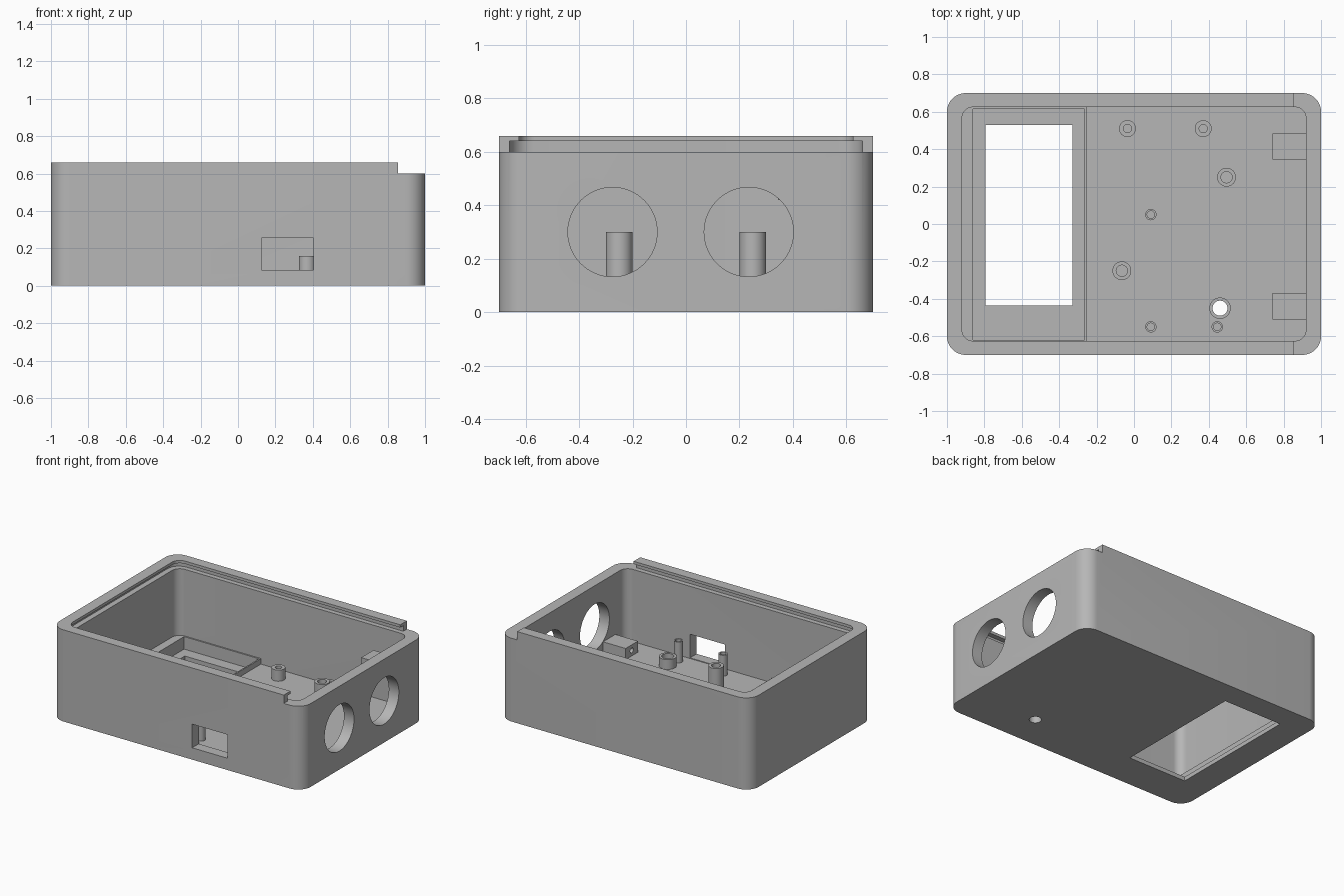
import bpy, bmesh, math

cube = bpy.data.objects.get("Cube")
if cube:
    bpy.data.objects.remove(cube, do_unlink=True)

grey = bpy.data.materials.new("plain grey")
grey.use_nodes = True
GREY = (0.47, 0.47, 0.47, 1)
grey.diffuse_color = GREY
grey.node_tree.nodes["Principled BSDF"].inputs["Base Color"].default_value = GREY


def prism(name, outline, z0, z1):
    """Extrude a closed outline from z0 to z1."""
    bm = bmesh.new()
    base = bm.faces.new([bm.verts.new((x, y, z0)) for x, y in outline])
    top = bmesh.ops.extrude_face_region(bm, geom=[base])["geom"]
    bmesh.ops.translate(bm, vec=(0, 0, z1 - z0),
                        verts=[v for v in top if isinstance(v, bmesh.types.BMVert)])
    bmesh.ops.recalc_face_normals(bm, faces=bm.faces)
    mesh = bpy.data.meshes.new(name)
    bm.to_mesh(mesh)
    bm.free()
    mesh.materials.append(grey)
    obj = bpy.data.objects.new(name, mesh)
    bpy.context.scene.collection.objects.link(obj)
    return obj


def rounded(name, x0, x1, y0, y1, z0, z1, r, steps=10):
    """Box with rounded vertical corners."""
    centres = [(x1 - r, y1 - r), (x0 + r, y1 - r), (x0 + r, y0 + r), (x1 - r, y0 + r)]
    pts = []
    for k, (cx, cy) in enumerate(centres):
        for i in range(steps + 1):
            a = (k + i / steps) * math.pi / 2
            pts.append((cx + r * math.cos(a), cy + r * math.sin(a)))
    return prism(name, pts, z0, z1)


def box(name, x0, x1, y0, y1, z0, z1):
    return prism(name, [(x0, y0), (x1, y0), (x1, y1), (x0, y1)], z0, z1)


def cylinder(name, x, y, r, z0, z1, sides=40):
    turn = 2 * math.pi / sides
    return prism(name, [(x + r * math.cos(i * turn), y + r * math.sin(i * turn))
                        for i in range(sides)], z0, z1)


def side_cylinder(name, x0, x1, y, z, r):
    """Cylinder lying along x."""
    obj = cylinder(name, 0, 0, r, 0, x1 - x0, 64)
    obj.rotation_euler.y = math.pi / 2
    obj.location = (x0, y, z)
    return obj


def combine(obj, tools, operation="DIFFERENCE"):
    """Apply boolean tools to a part and remove the tools."""
    for tool in tools:
        mod = obj.modifiers.new("bool", "BOOLEAN")
        mod.operation, mod.solver, mod.object = operation, "EXACT", tool
    bpy.context.view_layer.update()
    graph = bpy.context.evaluated_depsgraph_get()
    mesh = bpy.data.meshes.new_from_object(obj.evaluated_get(graph))
    obj.modifiers.clear()
    obj.data = mesh
    for tool in tools:
        bpy.data.objects.remove(tool, do_unlink=True)


FLOOR = 0.08
WALL_TOP = 0.60

# Case shell with cavity, lid groove and open right end
case = rounded("case", -1, 1, -0.7, 0.7, 0, 0.66, 0.1)
combine(case, [
    rounded("cavity", -0.92, 0.92, -0.625, 0.625, FLOOR, 1, 0.06),
    rounded("lid_groove", -0.96, 1.3, -0.66, 0.66, WALL_TOP, 0.64, 0.09),
    box("lid_entry", 0.855, 1.2, -0.8, 0.8, WALL_TOP, 1),
])

# Raised screen surround on the floor, then its pocket and window
combine(case, [rounded("screen_surround", -0.95, -0.255, -0.65, 0.65, 0.04, 0.12, 0.02)], "UNION")
combine(case, [
    box("screen_pocket", -0.86, -0.265, -0.62, 0.615, 0.03, 0.3),
    box("screen_window", -0.795, -0.33, -0.435, 0.53, -0.1, 0.3),
    box("front_port", 0.125, 0.405, -0.8, -0.6, 0.085, 0.255),
    side_cylinder("right_hole_front", 0.85, 1.1, -0.275, 0.3, 0.167),
    side_cylinder("right_hole_back", 0.85, 1.1, 0.235, 0.3, 0.167),
    cylinder("floor_hole", 0.46, -0.45, 0.04, -0.1, 0.3),
])

parts = [case]

# Hollow posts: x, y, outer radius, bore radius, top height
posts = {
    "back_post_left": (0.37, 0.51, 0.045, 0.022, 0.16),
    "back_post_right": (-0.035, 0.51, 0.045, 0.022, 0.16),
    "tall_post_back": (0.495, 0.25, 0.05, 0.03, 0.30),
    "tall_post_front": (-0.065, -0.25, 0.05, 0.03, 0.30),
    "thin_post_middle": (0.09, 0.05, 0.03, 0.02, 0.23),
    "thin_post_front": (0.09, -0.55, 0.03, 0.02, 0.23),
    "thin_post_corner": (0.445, -0.55, 0.03, 0.02, 0.23),
    "button_ring": (0.46, -0.45, 0.057, 0.04, 0.15),
}
for name, (x, y, r, bore, top) in posts.items():
    post = cylinder(name, x, y, r, FLOOR - 0.01, top)
    depth = -0.1 if name == "button_ring" else FLOOR
    combine(post, [cylinder("bore", x, y, bore, depth, 1)])
    parts.append(post)

# Screw blocks on the right wall
for name, y, z0, z1 in (("front_block", -0.44, FLOOR - 0.01, 0.16),
                        ("back_block", 0.415, 0.42, 0.50)):
    block = box(name, 0.74, 0.93, y - 0.07, y + 0.07, z0, z1)
    combine(block, [side_cylinder("bore", 0.7, 0.86, y, z1 - 0.04, 0.018)])
    parts.append(block)

# Smooth curved walls, keep edges crisp
bpy.ops.object.select_all(action="DESELECT")
for part in parts:
    part.select_set(True)
bpy.context.view_layer.objects.active = case
bpy.ops.object.shade_smooth_by_angle(angle=math.radians(30))
